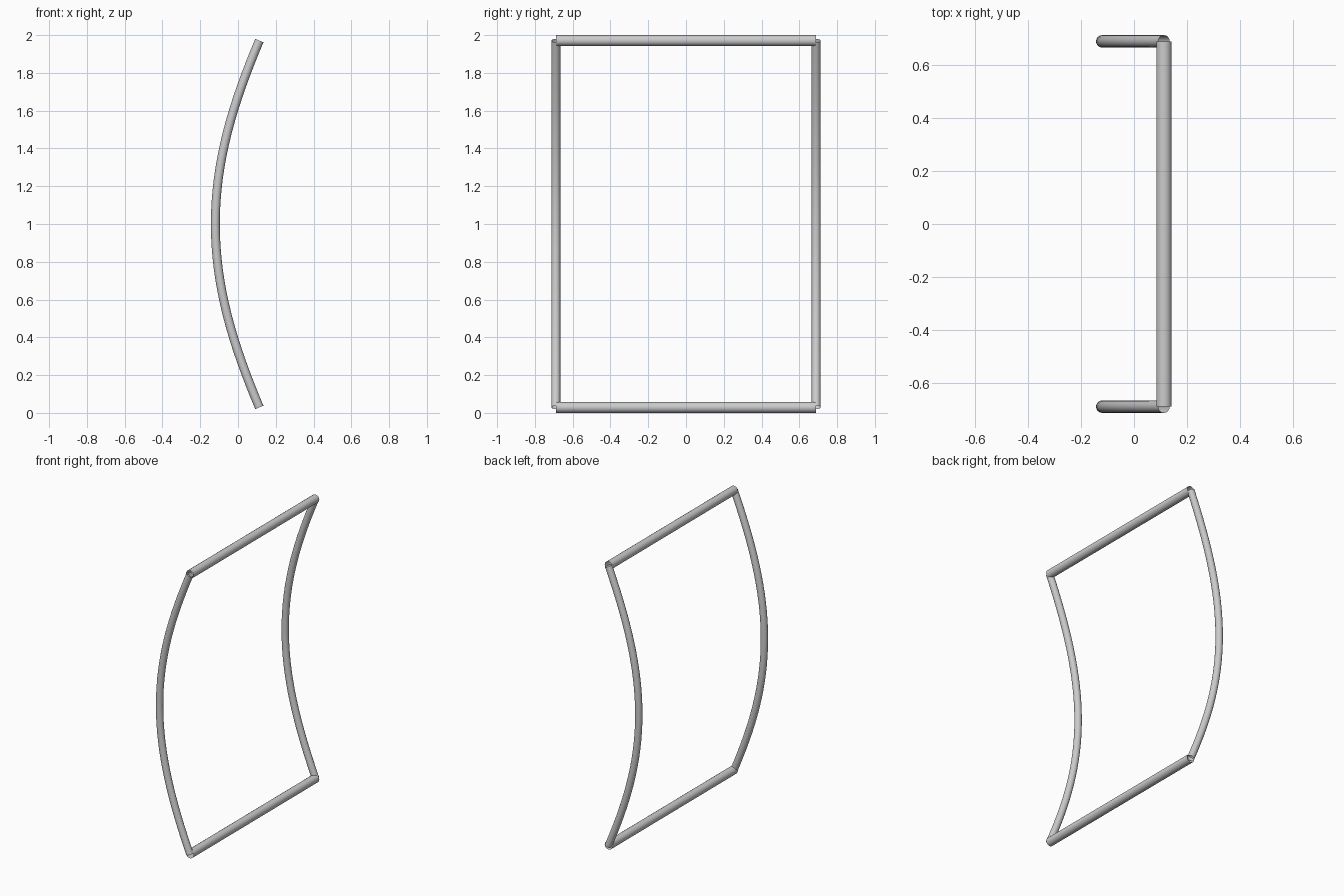
import bpy

if "Cube" in bpy.data.objects:
    bpy.data.objects.remove(bpy.data.objects["Cube"])

HALF_W = 0.689    # side rail offset in y
HALF_H = 0.971    # half height between the cross bars
X_END = 0.113     # x of the cross bars


def tube(name, points, radius):
    """Open-ended smooth tube swept along a list of points."""
    cu = bpy.data.curves.new(name, 'CURVE')
    cu.dimensions = '3D'
    sp = cu.splines.new('POLY')
    sp.points.add(len(points) - 1)
    for p, co in zip(sp.points, points):
        p.co = (*co, 1)
    cu.bevel_depth = radius
    cu.bevel_resolution = 6
    cu.use_fill_caps = False
    ob = bpy.data.objects.new(name, cu)
    bpy.context.collection.objects.link(ob)
    bpy.ops.object.select_all(action='DESELECT')
    ob.select_set(True)
    bpy.context.view_layer.objects.active = ob
    bpy.ops.object.convert(target='MESH')
    bpy.ops.object.shade_smooth_by_angle()


def rail_x(u):
    """Bow of the side rails, u from -1 (bottom) to 1 (top)."""
    return X_END - 0.233 + 0.262 * u**2 - 0.029 * u**4


# bowed side rails
us = [i / 16 - 1 for i in range(33)]
for side, y in (("front", -HALF_W), ("back", HALF_W)):
    tube(side + "_side_rail", [(rail_x(u), y, 1 + HALF_H * u) for u in us], 0.0235)

# straight cross bars
for level, z in (("bottom", 1 - HALF_H), ("top", 1 + HALF_H)):
    tube(level + "_cross_bar", [(X_END, -HALF_W, z), (X_END, HALF_W, z)], 0.029)
